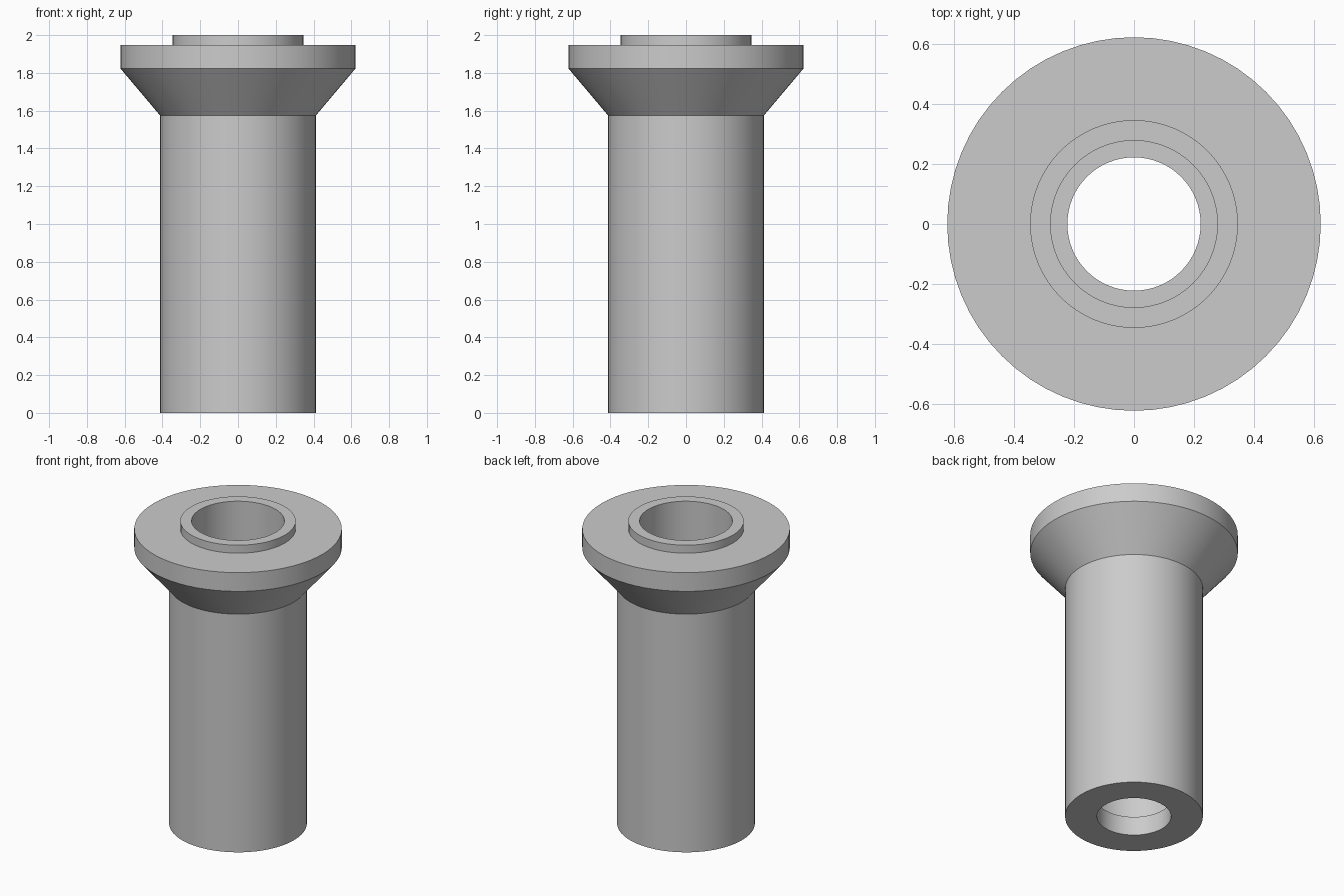
import bpy, bmesh, math

if "Cube" in bpy.data.objects:
    bpy.data.objects.remove(bpy.data.objects["Cube"])

SEGMENTS = 64

# Closed cross-section (radius, height): outer wall, flare, flange, collar, stepped bore
PROFILE = [
    (0.222, 0.0), (0.413, 0.0), (0.413, 1.575), (0.622, 1.823),
    (0.622, 1.947), (0.346, 1.947), (0.346, 2.0), (0.278, 2.0),
    (0.278, 0.125), (0.222, 0.125),
]

# Plain grey material
grey = bpy.data.materials.new("grey")
grey.diffuse_color = (0.6, 0.6, 0.6, 1.0)
grey.use_nodes = True
grey.node_tree.nodes["Principled BSDF"].inputs["Base Color"].default_value = grey.diffuse_color


def lathe(name, profile, material):
    """Spin a closed profile around the z axis."""
    bm = bmesh.new()
    rings = []
    for i in range(SEGMENTS):
        a = 2 * math.pi * i / SEGMENTS
        rings.append([bm.verts.new((r * math.cos(a), r * math.sin(a), z)) for r, z in profile])
    n = len(profile)
    for i in range(SEGMENTS):
        p, q = rings[i], rings[(i + 1) % SEGMENTS]
        for j in range(n):
            k = (j + 1) % n
            bm.faces.new((p[j], q[j], q[k], p[k]))
    bmesh.ops.recalc_face_normals(bm, faces=bm.faces)
    mesh = bpy.data.meshes.new(name)
    bm.to_mesh(mesh)
    bm.free()
    mesh.materials.append(material)
    obj = bpy.data.objects.new(name, mesh)
    bpy.context.collection.objects.link(obj)
    return obj


# Flanged sleeve with a stepped bore
sleeve = lathe("flanged_sleeve", PROFILE, grey)
bpy.context.view_layer.objects.active = sleeve
sleeve.select_set(True)
bpy.ops.object.shade_smooth_by_angle(angle=math.radians(30))
